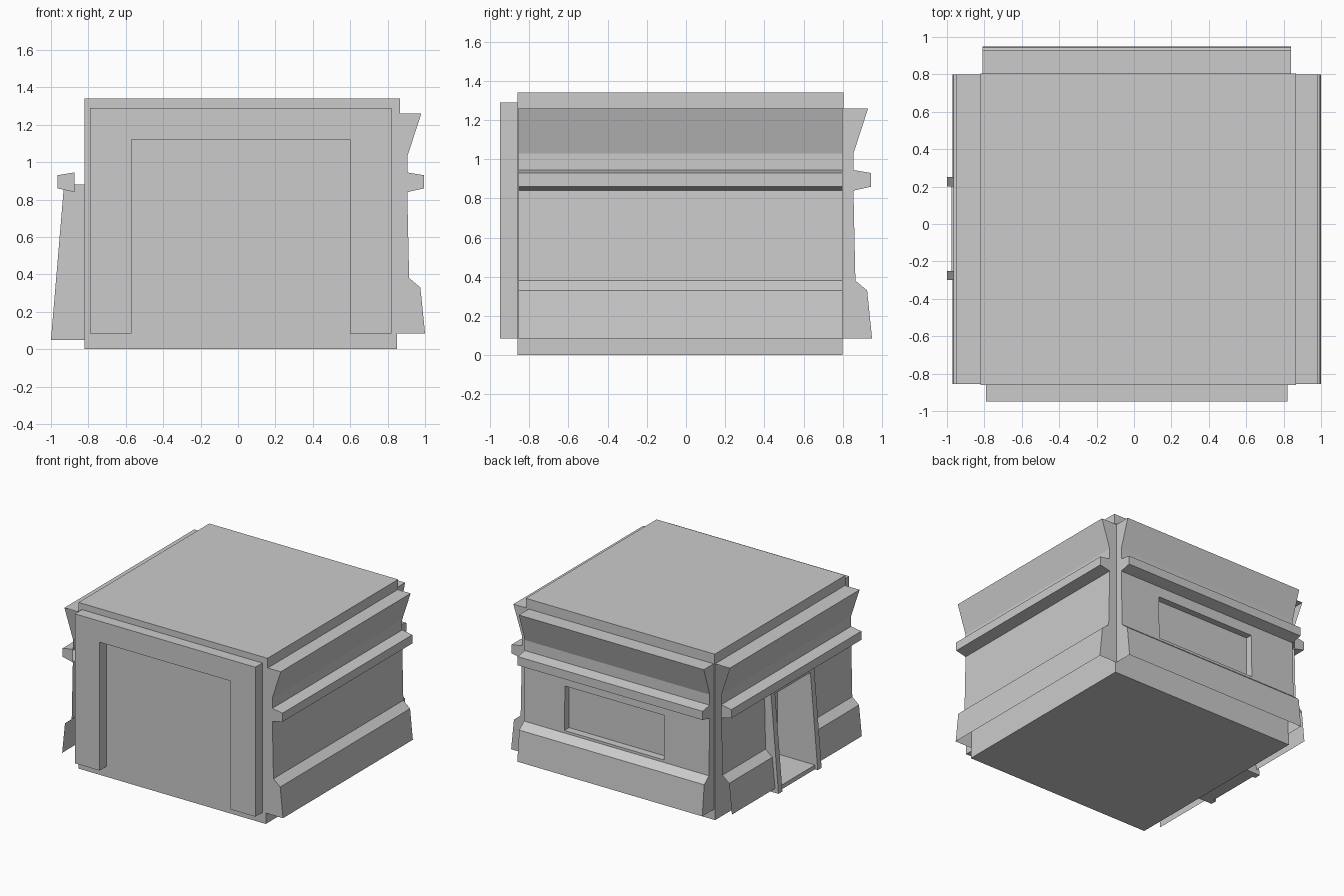
import bpy, bmesh

if "Cube" in bpy.data.objects:
    bpy.data.objects.remove(bpy.data.objects["Cube"])


def finish(name, bm):
    bmesh.ops.remove_doubles(bm, verts=bm.verts, dist=0.0005)
    bmesh.ops.recalc_face_normals(bm, faces=bm.faces)
    me = bpy.data.meshes.new(name)
    bm.to_mesh(me)
    bm.free()
    ob = bpy.data.objects.new(name, me)
    bpy.context.collection.objects.link(ob)
    return ob


def face(bm, pts):
    return bm.faces.new([bm.verts.new(p) for p in pts])


def prism_y(name, pts, y0, y1):
    """Closed prism: an x-z outline extruded along y."""
    bm = bmesh.new()
    f = face(bm, [(x, y0, z) for x, z in pts])
    ext = bmesh.ops.extrude_face_region(bm, geom=[f])
    verts = [g for g in ext["geom"] if isinstance(g, bmesh.types.BMVert)]
    bmesh.ops.translate(bm, verts=verts, vec=(0, y1 - y0, 0))
    return finish(name, bm)


def box(name, x0, x1, y0, y1, z0, z1):
    return prism_y(name, [(x0, z0), (x1, z0), (x1, z1), (x0, z1)], y0, y1)


# Mapping from (along wall, outward depth, height) to world for each side
def right(u, d, z): return (0.85 + d, u, z)
def left(u, d, z): return (-0.82 - d, u, z)
def back(u, d, z): return (u, 0.80 + d, z)


# Wall profile: skirt, waist, rail, flared cornice (depth, height)
PROFILE = [(.15, .085), (.125, .33), (.065, .38), (.055, .84), (.145, .86),
           (.145, .93), (.055, .945), (.055, 1.03), (.13, 1.26), (0, 1.26)]


def wall(name, side, a, b, prof, cap=None, window=None):
    """Open cladding shell, optional end caps and a recessed window."""
    bm = bmesh.new()
    for (d0, z0), (d1, z1) in zip(prof, prof[1:]):
        if window and z0 == .38:
            w0, w1, h0, h1 = window
            us, zs = [a, w0, w1, b], [z0, h0, h1, z1]
            dep = lambda z: d0 + (d1 - d0) * (z - z0) / (z1 - z0)
            for i in range(3):
                for j in range(3):
                    if i == 1 and j == 1:
                        continue
                    face(bm, [side(us[m], dep(zs[n]), zs[n]) for m, n in
                              ((i, j), (i + 1, j), (i + 1, j + 1), (i, j + 1))])
            # window reveals running back to the core
            ring = [(w0, h0), (w1, h0), (w1, h1), (w0, h1)]
            for (u, z), (v, w) in zip(ring, ring[1:] + ring[:1]):
                face(bm, [side(u, dep(z), z), side(v, dep(w), w),
                          side(v, .004, w), side(u, .004, z)])
        else:
            face(bm, [side(a, d0, z0), side(b, d0, z0),
                      side(b, d1, z1), side(a, d1, z1)])
    if cap:
        for u in (a, b):
            face(bm, [side(u, d, z) for d, z in cap])
    return finish(name, bm)


# Core block with a doorway alcove cut in the left side
core = box("core", -.82, .85, -.86, .80, 0, 1.26)
cutter = box("door_cutter", -1.2, -.64, -.25, .20, .085, .82)
cutter.hide_render = True
mod = core.modifiers.new("doorway", 'BOOLEAN')
mod.operation = 'DIFFERENCE'
mod.solver = 'EXACT'
mod.object = cutter
bpy.context.view_layer.objects.active = core
bpy.ops.object.modifier_apply(modifier=mod.name)
bpy.data.objects.remove(cutter)

# Roof slab
box("roof", -.82, .865, -.86, .805, 1.26, 1.34)

# Front gate surround
prism_y("front_surround", [(-.79, .085), (-.57, .085), (-.57, 1.12), (.60, 1.12),
                           (.60, .085), (.82, .085), (.82, 1.29), (-.79, 1.29)],
        -.95, -.86)
# Matching upper strip behind the surround, level with the roof
END = PROFILE + [(0, .085)]

# Cladding on right and back
wall("right_wall", right, -.855, .80, PROFILE, END)
wall("back_wall", back, -.81, .84, PROFILE, END, (-.41, .48, .40, .755))

# Cladding on left: full upper part, lower part split by the door
wall("left_wall_upper", left, -.855, .80, PROFILE[3:], PROFILE[3:7])
for label, a, b in (("front", -.855, -.30), ("back", .25, .80)):
    wall("left_wall_lower_" + label, left, a, b, PROFILE[:4])

# Door frame with leaning posts
POST = [(-1.0, .05), (-.82, .05), (-.82, .88), (-.93, .88)]
prism_y("door_post_front", POST, -.30, -.25)
prism_y("door_post_back", POST, .20, .25)
box("door_threshold", -.975, -.82, -.25, .20, .05, .085)
prism_y("door_lintel", [(-.935, .82), (-.82, .82), (-.82, .88), (-.93, .88)], -.25, .20)
